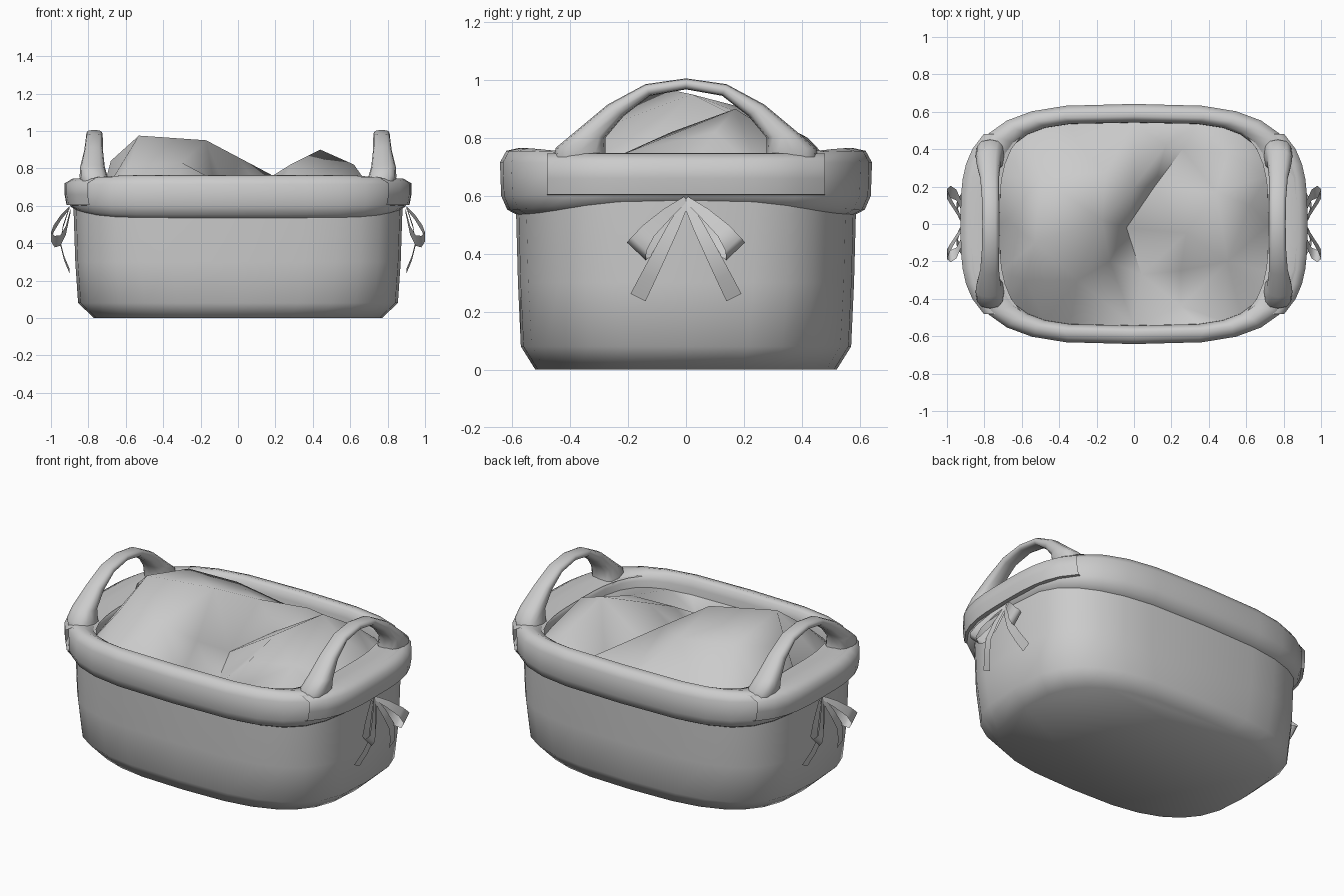
import bpy, math
from mathutils import Vector
from mathutils.geometry import delaunay_2d_cdt

if "Cube" in bpy.data.objects:
    bpy.data.objects.remove(bpy.data.objects["Cube"])

SEG = 28


def oval(a, b, z, n=3.3, lift=0.0):
    """Rounded-rectangle ring; lift raises it at the two ends."""
    ring = []
    for i in range(SEG):
        t = 2 * math.pi * i / SEG
        c, s = math.cos(t), math.sin(t)
        x = math.copysign(abs(c) ** (2 / n), c)
        y = math.copysign(abs(s) ** (2 / n), s)
        ring.append((a * x, b * y, z + lift * abs(x) ** 8))
    return ring


def make(name, verts, faces, angle=60, mirror=None):
    me = bpy.data.meshes.new(name)
    me.from_pydata(verts, [], faces)
    ob = bpy.data.objects.new(name, me)
    bpy.context.collection.objects.link(ob)
    bpy.ops.object.select_all(action='DESELECT')
    ob.select_set(True)
    bpy.context.view_layer.objects.active = ob
    bpy.ops.object.mode_set(mode='EDIT')
    bpy.ops.mesh.select_all(action='SELECT')
    bpy.ops.mesh.normals_make_consistent(inside=False)
    bpy.ops.object.mode_set(mode='OBJECT')
    bpy.ops.object.shade_smooth_by_angle(angle=math.radians(angle))
    if mirror:
        m = ob.modifiers.new("mirror", 'MIRROR')
        m.use_axis = mirror
        m.use_mirror_merge = False
    return ob


def loft(name, rings, closed=True, cap=False, **kw):
    n = len(rings[0])
    verts = [p for r in rings for p in r]
    faces = []
    for k in range(len(rings) - 1):
        for i in range(n if closed else n - 1):
            j = (i + 1) % n
            faces.append((k * n + i, k * n + j, (k + 1) * n + j, (k + 1) * n + i))
    if cap:
        faces.append(tuple(range(n))[::-1])
    return make(name, verts, faces, **kw)


# basket body
loft("basket_body", [oval(.77, .52, 0, 2.9), oval(.855, .57, .08, 3.1),
                     oval(.87, .58, .3), oval(.88, .588, .6)], cap=True)

# padded rim running round the top
rim = [(.874, .585, .535, .045), (.895, .617, .552, .045), (.905, .638, .60, .02),
       (.905, .642, .715, 0), (.875, .62, .755, -.01), (.80, .575, .765, -.025),
       (.735, .555, .75, -.015), (.72, .543, .71, 0), (.72, .54, .6, 0)]
loft("padded_rim", [oval(a, b, z, 3.3 if a > .85 else 4, l) for a, b, z, l in rim])

# end panels wrapped over the rim
panel = [(-.03, .60), (.012, .605), (.022, .66), (.022, .72), (-.02, .745),
         (-.1, .748), (-.187, .735)]
rows = []
for i in range(13):
    y = -.48 + .96 * i / 12
    x = .905 * (1 - (abs(y) / .642) ** 3.3) ** (1 / 3.3)
    rows.append([(x + dx, y, z) for dx, z in panel])
loft("end_panel", rows, closed=False, mirror=(True, False, False))

# arched handles: outer y,z / inner y,z / centre x / half width
arch = [(.455, .715, .27, .69, .76, .07), (.45, .765, .278, .745, .772, .075),
        (.39, .815, .278, .80, .778, .066), (.27, .915, .215, .875, .772, .05),
        (.14, .985, .125, .945, .768, .045), (0, 1.005, 0, .967, .768, .043)]
arch += [(-o, oz, -i, iz, x, w) for o, oz, i, iz, x, w in arch[-2::-1]]
rings = []
for oy, oz, iy, iz, cx, w in arch:
    ring = []
    for k in range(12):
        t = 2 * math.pi * k / 12
        u = math.copysign(abs(math.cos(t)) ** .75, math.cos(t))
        v = math.copysign(abs(math.sin(t)) ** .75, math.sin(t))
        ring.append((cx + w * u, (oy + iy) / 2 + v * (oy - iy) / 2,
                     (oz + iz) / 2 + v * (oz - iz) / 2))
    rings.append(ring)
loft("handle", rings, mirror=(True, False, False))


# ribbon bows: strips of (distance along, x, half width, sideways shift)
def ribbon(name, start_z, dy, dz, pts):
    d = Vector((dy, dz)).normalized()
    rows = []
    for t, x, w, off in pts:
        y, z = d.x * t, start_z + d.y * t
        rows.append([(x, y - d.y * (off + w * s), z + d.x * (off + w * s))
                     for s in (-1, 1)])
    loft(name, rows, closed=False, angle=80, mirror=(True, True, False))


ribbon("bow_loop", .59, .17, -.18,
       [(0, .90, .01, 0), (.08, .945, .02, .012), (.17, .985, .027, .018),
        (.225, 1.0, .035, .01), (.25, .98, .045, 0), (.235, .95, .04, -.008),
        (.15, .92, .034, -.016), (.02, .895, .015, 0)])
ribbon("bow_tail", .58, .165, -.33,
       [(0, .905, .012, 0), (.1, .935, .02, 0), (.2, .95, .024, 0),
        (.29, .93, .027, 0), (.37, .90, .029, 0)])

# crumpled blanket: two soft humps with a deep crease between
humps = [(-.53, -.1, .975), (-.17, .02, .95), (-.5, .25, .89), (-.3, -.3, .83),
         (-.58, -.3, .82), (-.68, .02, .84), (-.15, .28, .85), (-.13, -.2, .73),
         (-.3, .42, .80), (.0, .2, .86), (.17, .42, .77),
         (-.04, -.02, .62), (.04, -.27, .53), (.25, -.44, .62), (.11, .2, .70),
         (.26, .4, .67), (.44, .17, .90), (.28, -.05, .82), (.5, -.2, .75),
         (.25, -.25, .73), (.62, .1, .82), (.5, .38, .77)]
pts = [Vector(p) for p in humps]
pts += [Vector(p) for p in oval(.725, .545, .67, 4)]
flat, _, tris, src, _, _ = delaunay_2d_cdt([p.xy for p in pts], [], [], 0, 1e-5)
verts = [(p.x, p.y, pts[s[0]].z) for p, s in zip(flat, src)]
make("blanket", verts, [tuple(t) for t in tris], angle=80)
